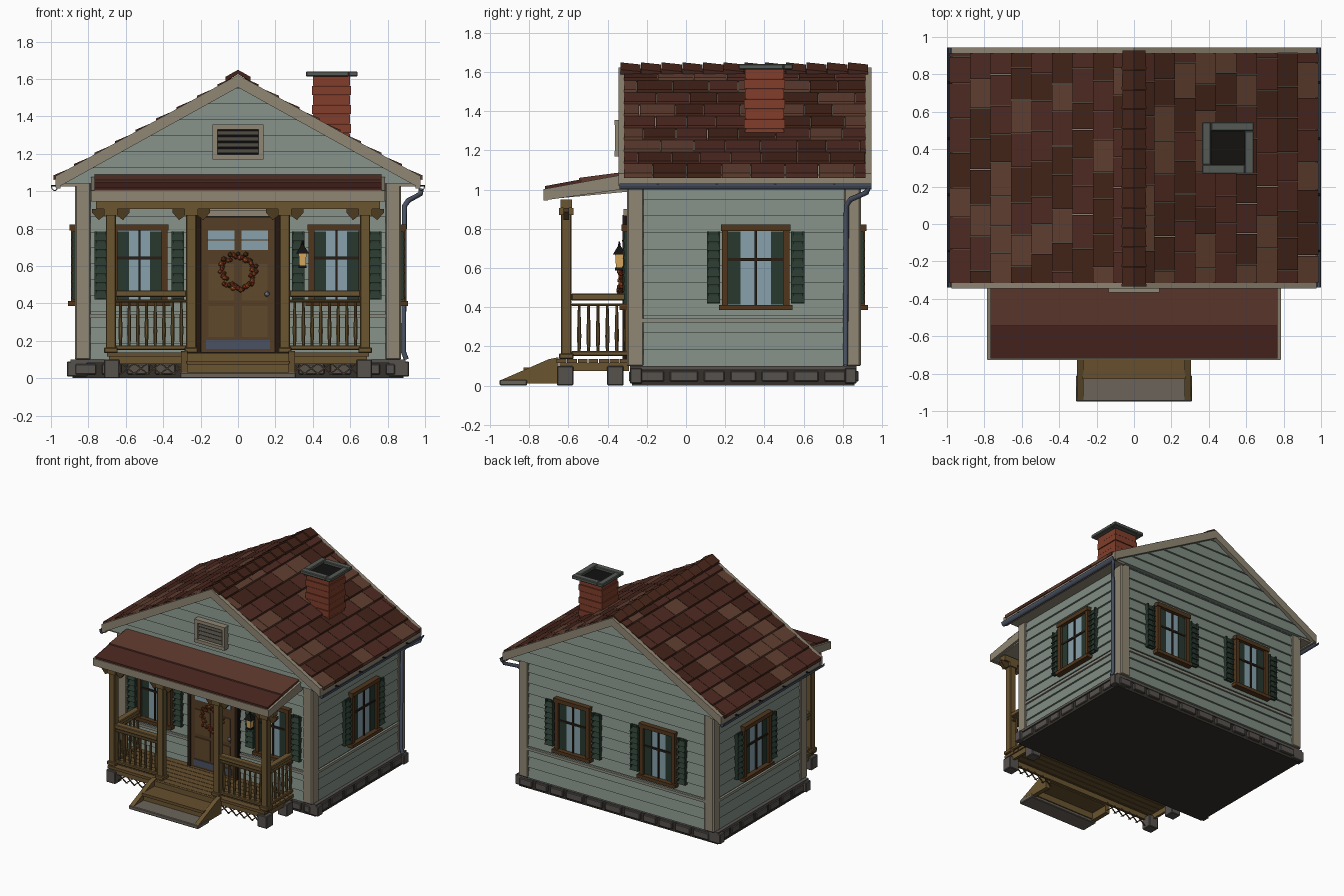
import bpy, bmesh, math, random
from mathutils import Matrix, Vector

if "Cube" in bpy.data.objects:
    bpy.data.objects.remove(bpy.data.objects["Cube"])
random.seed(4)
PARTS = {}
I = Matrix.Identity(4)
T = Matrix.Translation

def bm_of(name, col):
    return PARTS.setdefault(name, (bmesh.new(), col))[0]

def loft(name, col, a, b, M=I):
    bm = bm_of(name, col)
    va = [bm.verts.new(M @ Vector(p)) for p in a]
    vb = [bm.verts.new(M @ Vector(p)) for p in b]
    n = len(a)
    fs = [bm.faces.new(va), bm.faces.new(vb[::-1])]
    fs += [bm.faces.new((va[i], vb[i], vb[(i + 1) % n], va[(i + 1) % n])) for i in range(n)]
    bmesh.ops.recalc_face_normals(bm, faces=fs)

def prism_y(name, col, pts, y0, y1, M=I):
    loft(name, col, [(x, y0, z) for x, z in pts], [(x, y1, z) for x, z in pts], M)

def prism_x(name, col, pts, x0, x1, M=I):
    loft(name, col, [(x0, y, z) for y, z in pts], [(x1, y, z) for y, z in pts], M)

def box(name, col, x0, x1, y0, y1, z0, z1, M=I):
    prism_y(name, col, [(x0, z0), (x1, z0), (x1, z1), (x0, z1)], y0, y1, M)

def cone(name, col, x, y, z0, z1, r0, r1, seg=8):
    bmesh.ops.create_cone(bm_of(name, col), cap_ends=True, segments=seg, radius1=r0, radius2=r1,
                          depth=z1 - z0, matrix=T((x, y, (z0 + z1) / 2)) @ Matrix.Rotation(math.pi / seg, 4, 'Z'))

def ball(name, col, p, r):
    bmesh.ops.create_icosphere(bm_of(name, col), subdivisions=1, radius=r, matrix=T(p))

SIDING, TRIM, WOOD, DECK, FRAME = '7f8b82', '8f8674', '6a5534', '665031', '523922'
GREEN, GLASS, STONE, DARK, METAL, DOOR, BRICK = '2c3b32', '86a0aa', '57534f', '1a1918', '4b5262', '55402a', '80402f'
SLOPE = 0.555
def zr(x): return 1.61 - SLOPE * abs(x)

# wall frames: local x runs along the wall, local -y points outward
CY = 0.295
def wall(ang, dist): return T((0, CY, 0)) @ Matrix.Rotation(math.radians(ang), 4, 'Z') @ T((0, -dist, 0))
FRONT, RIGHT, BACK, LEFT = wall(0, .585), wall(90, .86), wall(180, .585), wall(270, .86)

# wall core, attic core, foundation
box('wall_core', SIDING, -.845, .845, -.275, .865, .09, 1.06)
prism_y('attic_core', SIDING, [(-.93, 1.04), (.93, 1.04), (.93, 1.06), (0, 1.575), (-.93, 1.06)], -.3, .89)
box('foundation', '38342f', -.885, .885, -.275, .86, 0, .085)
box('foundation_cap', STONE, -.895, .895, -.285, .87, .08, .1)
for M, hw in ((FRONT, .87), (BACK, .87), (RIGHT, .55), (LEFT, .55)):
    x = -hw
    while x < hw - .05:
        w = min(random.uniform(.13, .18), hw - x)
        box('foundation_stones', STONE, x, x + w - .03, -.035 if hw < .8 else .0, .04, .02, .075, M)
        x += w
for sx in (-1, 1):
    for y in (-.285, .81):
        box('foundation_stones', STONE, sx * .86 - .055, sx * .86 + .055, y, y + .06, .01, .09)

# lapped siding on walls and gables
def siding(name, M, z0, z1, width):
    z = z0
    while z < z1 - .01:
        t = min(z + .085, z1)
        a, b = width(z), width(t)
        loft(name, SIDING, [(-a, .02, z), (-a, -.006, z), (-b, .008, t), (-b, .02, t)],
             [(a, .02, z), (a, -.006, z), (b, .008, t), (b, .02, t)], M)
        z = t
for n, M, hw in (('front', FRONT, .86), ('back', BACK, .86), ('right', RIGHT, .585), ('left', LEFT, .585)):
    siding(n + '_siding', M, .1, 1.05, lambda z: hw)
    box('belt_trim', '8a8b7e', -hw + .03, hw - .03, -.011, .02, .322, .343, M)
    for s in (-1, 1):
        box('corner_boards', TRIM, s * hw - .04 - s * .032, s * hw + .04 - s * .032, -.012, .02, .1, 1.045, M)
for n, M in (('front', FRONT), ('back', BACK)):
    G = M @ T((0, -.03, 0))
    siding(n + '_gable_siding', G, 1.04, 1.57, lambda z: min(.93, max(.002, (1.575 - z) / SLOPE)))

# roof deck, overlapping shingles, ridge caps, rake boards, eaves
for s in (-1, 1):
    prism_y('roof_deck', TRIM, [(0, 1.61), (s * .97, zr(.97)), (s * .97, zr(.97) - .035), (0, 1.575)], -.33, .93)
    for i in range(9):
        a, b = i * .1095, (i + 1) * .1095
        y = -.315 - (i % 2) * .08
        while y < .914:
            e = y + random.uniform(.14, .19)
            y0, y1 = max(y, -.315), min(e - .003, .915)
            k = random.choice((0, 0, 1, 2)) if i % 2 else random.choice((0, 1, 1, 2))
            if y1 - y0 > .01:
                prism_y(('shingles_dark', 'shingles_mid', 'shingles_light')[k], ('44281f', '4f2e26', '5f4033')[k],
                        [(s * a, zr(a) - .004), (s * b, zr(b) - .004), (s * b, zr(b) + .022), (s * a, zr(a) + .008)], y0, y1)
            y = e
    for y in (-.345, .915):
        prism_y('rake_boards', TRIM, [(0, 1.622), (s * .975, zr(.975) + .012), (s * .975, zr(.975) - .05),
                                      (s * .95, zr(.95) - .055), (0, 1.555)], y, y + .03)
    box('eave_fascia', TRIM, s * .96 - .012, s * .96 + .012, -.34, .94, 1.015, 1.075)
    box('soffit', TRIM, s * .905 - .055, s * .905 + .055, -.31, .91, 1.025, 1.04)
    arc = [(math.pi * (1 + k / 8)) for k in range(9)]
    ring = [(s * .98 + .02 * math.cos(t), 1.03 + .03 * math.sin(t)) for t in arc]
    ring += [(s * .98 + .015 * math.cos(t), 1.03 + .024 * math.sin(t)) for t in arc[::-1]]
    prism_y('gutters', METAL, ring, -.34, .945)
    for y in (-.15, .15, .45, .75):
        box('gutter_straps', DARK, s * .98 - .02, s * .98 + .02, y, y + .012, 1.026, 1.032)
for i in range(12):
    y = -.335 + i * .1055
    loft('ridge_caps', '47291f', [(-.066, y, 1.588), (0, y, 1.625), (.066, y, 1.588), (.066, y, 1.612), (0, y, 1.649), (-.066, y, 1.612)],
         [(-.062, y + .103, 1.588), (0, y + .103, 1.625), (.062, y + .103, 1.588), (.062, y + .103, 1.602), (0, y + .103, 1.638), (-.062, y + .103, 1.602)])

# chimney with open flue
for i in range(7):
    z = 1.26 + i * .051
    e = .004 * (i % 2)
    box('chimney_bricks', BRICK, .4 - e, .6 + e, .3 - e, .5 + e, z, z + .047)
box('chimney_core', '6a3329', .405, .595, .305, .495, 1.25, 1.615)
for a in range(4):
    M = T((.502, .407, 0)) @ Matrix.Rotation(a * math.pi / 2, 4, 'Z')
    box('chimney_cap', '565a55', -.138, .09, -.138, -.09, 1.613, 1.641, M)
box('flue', DARK, .412, .592, .317, .497, 1.6, 1.621)

# gable vent
V = FRONT @ T((0, -.03, 0))
box('vent_back', DARK, -.12, .12, -.012, .02, 1.19, 1.34, V)
for z in (1.17, 1.33):
    box('vent_frame', TRIM, -.135, .135, -.045, .02, z, z + .026, V)
for s in (-1, 1):
    box('vent_frame', TRIM, s * .122 - .013, s * .122 + .013, -.042, .02, 1.17, 1.35, V)
for i in range(4):
    z = 1.205 + i * .032
    prism_x('vent_slats', '4a4740', [(-.035, z), (-.03, z), (-.012, z + .02), (-.017, z + .02)], -.11, .11, V)

# windows with louvred shutters
def window(M, u, h, off):
    W = M @ T((u, 0, 0))
    box('window_glass', GLASS, -h + .02, h - .02, -.01, .01, .41, .79, W)
    box('window_heads', FRAME, -h - .005, h + .005, -.04, .02, .79, .822, W)
    box('window_sills', FRAME, -h - .015, h + .015, -.048, .02, .385, .412, W)
    box('window_bars', '2c231b', -h + .03, h - .03, -.02, 0, .635, .65, W)
    box('window_bars', '2c231b', -.006, .006, -.02, 0, .41, .79, W)
    for s in (-1, 1):
        box('window_frames', FRAME, s * (h - .016) - .016, s * (h - .016) + .016, -.032, .02, .4, .8, W)
        c = s * (h - .062)
        box('curtains', GREEN, c - .032, c + .032, -.014, 0, .415, .785, W)
        for e in (-1, 1):
            x = s * off + e * .028
            box('shutter_frames', GREEN, x - .006, x + .006, -.025, .01, .42, .785, W)
        box('shutter_frames', GREEN, s * off - .03, s * off + .03, -.01, .01, .42, .785, W)
        for i in range(8):
            z = .425 + i * .044
            prism_x('shutter_louvres', GREEN, [(-.034, z), (-.026, z), (-.008, z + .036), (-.016, z + .036)],
                    s * off - .034, s * off + .034, W)
for s in (-1, 1):
    window(FRONT, s * .527, .15, .205)
    window(BACK, s * .38, .155, .21)
window(RIGHT, .06, .172, .215)
window(LEFT, -.06, .172, .215)

# front door
box('door_surround', DARK, -.225, .225, -.02, .02, .135, .87, FRONT)
box('door_head', TRIM, -.235, .235, -.03, .02, .865, .9, FRONT)
box('door', DOOR, -.195, .195, -.028, 0, .14, .86, FRONT)
box('door_kick_plate', METAL, -.17, .17, -.034, 0, .155, .205, FRONT)
for s in (-1, 1):
    box('door_jambs', '2a1f17', s * .21 - .012, s * .21 + .012, -.035, .02, .135, .87, FRONT)
    box('door_lights', GLASS, s * .09 - .07, s * .09 + .07, -.032, 0, .685, .79, FRONT)
    box('door_light_trim', FRAME, s * .09 - .074, s * .09 + .074, -.037, 0, .735, .742, FRONT)
    for z0, z1 in ((.22, .385), (.415, .61)):
        box('door_panels', '604a30', s * .09 - .068, s * .09 + .068, -.035, 0, z0, z1, FRONT)
ball('door_knob', '8a8d96', (.155, -.335, .45), .016)
# wreath
for i in range(44):
    t = i * math.tau / 44
    r = .085 + random.uniform(-.016, .016)
    k = i % 3
    ball(('wreath_red', 'wreath_orange', 'wreath_brown')[k], ('8a3420', 'a5562a', '5e3a1e')[k],
         (r * math.cos(t), -.335 + random.uniform(-.01, .01), .57 + r * math.sin(t)), random.uniform(.012, .017))
# wall lantern
cone('lantern_glass', 'd9a860', .345, -.34, .6, .67, .024, .03, 4)
cone('lantern_metal', DARK, .345, -.34, .588, .602, .03, .03, 4)
cone('lantern_metal', DARK, .345, -.34, .668, .71, .048, .012, 4)
cone('lantern_metal', DARK, .345, -.34, .705, .735, .01, .004, 6)
box('lantern_metal', DARK, .335, .355, -.34, -.285, .68, .69)

# porch deck, piers, lattice skirt
for i in range(7):
    y = -.66 + i * .054
    box('porch_planks', DECK, -.7, .7, y, y + .05, .115, .137)
box('porch_rim', WOOD, -.69, .69, -.645, -.625, .075, .116)
for s in (-1, 1):
    box('porch_rim', WOOD, s * .68 - .01, s * .68 + .01, -.64, -.29, .075, .116)
    for y in (-.617, -.36):
        box('porch_piers', STONE, s * .675 - .042, s * .675 + .042, y - .042, y + .042, 0, .1)
    for i in range(5):
        for d in (-1, 1):
            x = s * (.315 + i * .07)
            prism_y('porch_lattice', '4a3b28', [(x - d * .04, .02), (x - d * .04 + .012, .02), (x + d * .04 + .012, .085), (x + d * .04, .085)],
                    -.632 + d * .003, -.626 + d * .003)
# steps
for s in (-1, 1):
    prism_x('step_stringers', WOOD, [(-.94, .012), (-.65, .012), (-.65, .145), (-.7, .135), (-.94, .03)], s * .288 - .018, s * .288 + .018)
box('lower_step', '6a645a', -.31, .31, -.95, -.81, 0, .03)
box('upper_step', DECK, -.275, .275, -.83, -.65, .07, .092)
box('step_riser', WOOD, -.275, .275, -.815, -.8, .02, .072)
box('top_riser', WOOD, -.275, .275, -.68, -.66, .07, .135)

# posts, brackets, railings
for x in (-.68, -.25, .25, .68):
    box('porch_posts', WOOD, x - .027, x + .027, -.638, -.584, .135, .93)
    box('post_bases', WOOD, x - .037, x + .037, -.648, -.574, .135, .165)
    box('post_capitals', WOOD, x - .036, x + .036, -.647, -.575, .87, .905)
    for s in (-1, 1):
        prism_y('post_brackets', '4f3d25', [(x + s * d, z) for d, z in ((.027, .905), (.1, .905), (.1, .885), (.065, .845), (.027, .875))], -.625, -.597)
box('porch_beam', WOOD, -.76, .76, -.64, -.582, .905, .95)
for s in (-1, 1):
    for z0, z1, w in ((.435, .47, .026), (.405, .42, .014), (.152, .176, .018)):
        box('front_rails', WOOD, s * .465 - .19, s * .465 + .19, -.611 - w, -.611 + w, z0, z1)
        box('side_rails', WOOD, s * .68 - w, s * .68 + w, -.585, -.29, z0, z1)
    spots = [(s * (.303 + i * .0465), -.611) for i in range(8)] + [(s * .68, -.545 + i * .048) for i in range(6)]
    for x, y in spots:
        cone('balusters', WOOD, x, y, .17, .25, .008, .012)
        cone('balusters', WOOD, x, y, .25, .41, .012, .007)

# porch roof
prism_x('porch_roof_lower', '4c2a25', [(-.72, .995), (-.72, 1.018), (-.53, 1.053), (-.53, 1.03)], -.768, .768)
prism_x('porch_roof_upper', '5f3c32', [(-.545, 1.03), (-.545, 1.06), (-.3, 1.092), (-.3, 1.07)], -.768, .768)
prism_x('porch_ceiling', TRIM, [(-.71, .95), (-.71, 1.0), (-.29, 1.07), (-.29, .99)], -.765, .765)
box('porch_fascia', TRIM, -.783, .783, -.727, -.705, .945, 1.003)
for s in (-1, 1):
    prism_x('porch_side_trim', TRIM, [(-.725, .945), (-.725, 1.003), (-.3, 1.08), (-.3, 1.005)], s * .776 - .009, s * .776 + .009)

# downspout
cu = bpy.data.curves.new('downspout', 'CURVE')
cu.dimensions = '3D'
cu.bevel_depth, cu.bevel_resolution = .014, 2
sp = cu.splines.new('POLY')
path = [(.98, .93, 1.01), (.975, .92, .985), (.91, .84, .95), (.89, .818, .92), (.885, .813, .14), (.9, .813, .1)]
sp.points.add(len(path) - 1)
for p, c in zip(sp.points, path):
    p.co = (*c, 1)
spout = bpy.data.objects.new('downspout', cu)
bpy.context.collection.objects.link(spout)

# materials and objects
def mat(h):
    m = bpy.data.materials.get(h)
    if not m:
        m = bpy.data.materials.new(h)
        m.diffuse_color = [(int(h[i:i + 2], 16) / 255) ** 2.2 for i in (0, 2, 4)] + [1]
        m.use_nodes = True
        m.node_tree.nodes["Principled BSDF"].inputs["Base Color"].default_value = m.diffuse_color
    return m
cu.materials.append(mat(METAL))
for name, (bm, col) in PARTS.items():
    me = bpy.data.meshes.new(name)
    bm.to_mesh(me)
    bm.free()
    me.materials.append(mat(col))
    ob = bpy.data.objects.new(name, me)
    bpy.context.collection.objects.link(ob)
    if name in ('foundation_stones', 'porch_piers', 'porch_posts', 'post_bases', 'front_rails', 'side_rails', 'chimney_cap', 'lower_step', 'corner_boards'):
        b = ob.modifiers.new('soft_edges', 'BEVEL')
        b.width, b.segments = .005, 1
